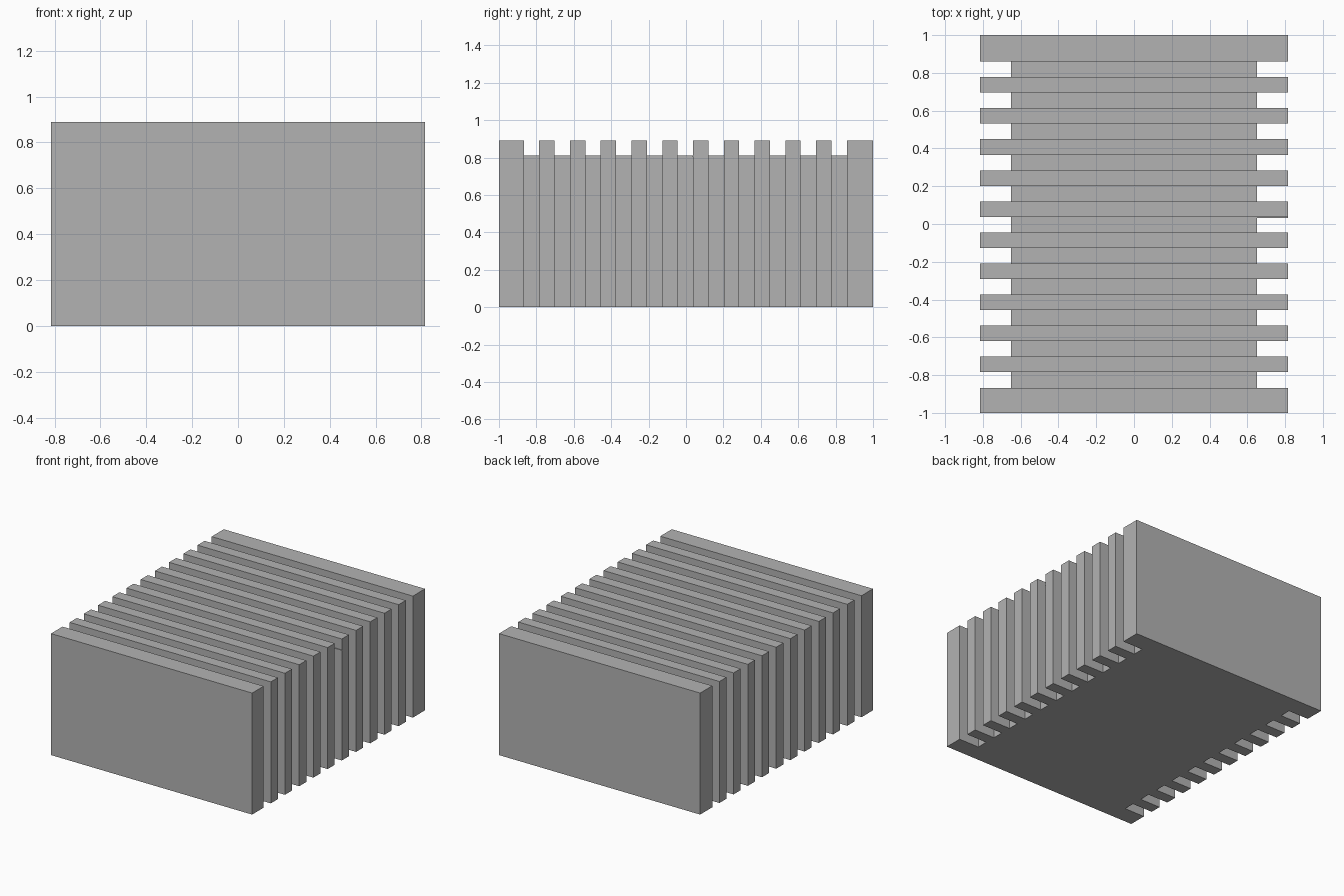
import bpy
import bmesh

if "Cube" in bpy.data.objects:
    bpy.data.objects.remove(bpy.data.objects["Cube"])

HALF_W, TOP = 0.815, 0.89            # outer slabs and ribs
CORE_W, CORE_TOP = 0.65, 0.81        # recessed core seen in the grooves
FIRST, LAST, STEPS = -0.867, 0.860, 21

grey = bpy.data.materials.new("plain grey")
grey.diffuse_color = (0.45, 0.45, 0.45, 1)
grey.use_nodes = True
grey.node_tree.nodes["Principled BSDF"].inputs["Base Color"].default_value = grey.diffuse_color


def finish(name, bm):
    bmesh.ops.recalc_face_normals(bm, faces=bm.faces)
    mesh = bpy.data.meshes.new(name)
    bm.to_mesh(mesh)
    bm.free()
    mesh.materials.append(grey)
    obj = bpy.data.objects.new(name, mesh)
    bpy.context.collection.objects.link(obj)
    return obj


# ribbed block: full and core sections alternate along y
outer = [(-HALF_W, 0), (-HALF_W, TOP), (HALF_W, TOP), (HALF_W, 0)]
inner = [(CORE_W, 0), (CORE_W, CORE_TOP), (-CORE_W, CORE_TOP), (-CORE_W, 0)]
pitch = (LAST - FIRST) / STEPS
stations = [-1.0] + [FIRST + pitch * k for k in range(STEPS + 1)] + [1.0]

bm = bmesh.new()
rings = []
for y in stations:
    rings.append([bm.verts.new((x, y, z)) for x, z in outer + inner])

for k, (a, b) in enumerate(zip(rings, rings[1:])):
    if k % 2 == 0:   # rib: outer walls and the full bottom
        edges = [(0, 1), (1, 2), (2, 3), (3, 4), (4, 7), (7, 0)]
    else:            # groove: core walls and the core bottom
        edges = [(4, 5), (5, 6), (6, 7), (7, 4)]
    for i, j in edges:
        bm.faces.new((a[i], a[j], b[j], b[i]))

# rib side faces, and the closed front and back
for ring in rings:
    bm.faces.new(ring)
for ring in (rings[0], rings[-1]):
    bm.faces.new(ring[4:])
finish("ribbed_block", bm)

# thin lip on the right side of the middle rib
bm = bmesh.new()
bmesh.ops.create_cube(bm, size=1)
for v in bm.verts:
    v.co.x = 0.7325 + v.co.x * 0.165
    v.co.y = 0.036 + v.co.y * 0.006
    v.co.z = 0.808 + v.co.z * 0.004
finish("rib_lip", bm)
